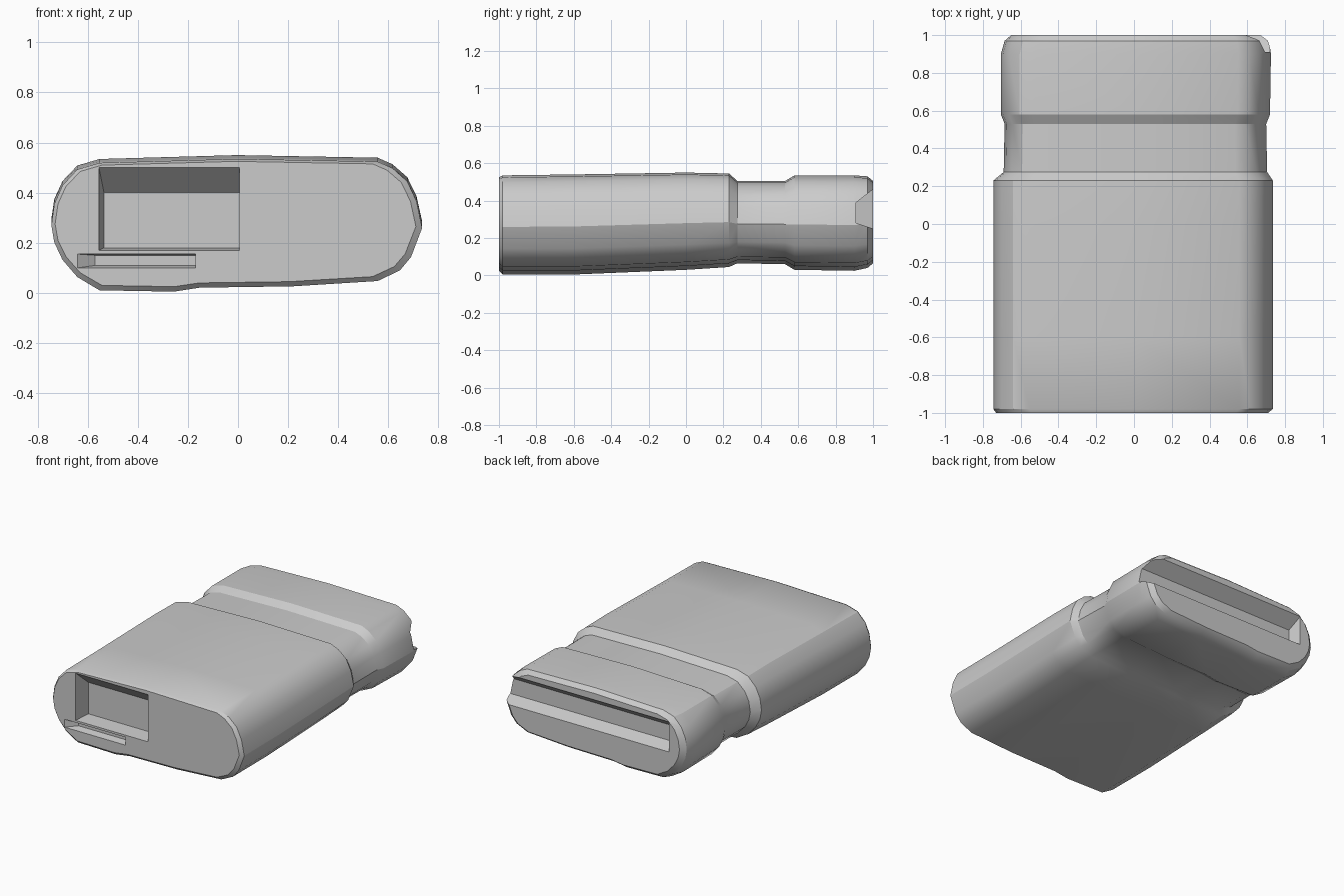
import bpy, bmesh, math

if "Cube" in bpy.data.objects:
    bpy.data.objects.remove(bpy.data.objects["Cube"])

# Cross-section outline (normalised 0..1 across width and height)
PROFILE = [(0.13, 0.97), (0.07, 0.92), (0.03, 0.80), (0.008, 0.66), (0.0, 0.50),
           (0.008, 0.37), (0.03, 0.24), (0.07, 0.11), (0.13, 0.01), (0.33, 0.0),
           (0.40, 0.03), (0.65, 0.04), (0.88, 0.08), (0.94, 0.16), (0.97, 0.26),
           (1.0, 0.48), (0.985, 0.68), (0.96, 0.83), (0.92, 0.93), (0.88, 0.98),
           (0.5, 1.0)]

# Stations along the length: y, left, right, bottom, top
STATIONS = [(-1.00, -0.73, 0.71, 0.025, 0.525),
            (-0.98, -0.745, 0.735, 0.005, 0.535),
            (-0.60, -0.745, 0.735, 0.005, 0.54),
            (0.00, -0.745, 0.735, 0.03, 0.55),
            (0.23, -0.745, 0.735, 0.045, 0.545),
            (0.275, -0.69, 0.705, 0.065, 0.505),
            (0.53, -0.685, 0.70, 0.06, 0.505),
            (0.58, -0.705, 0.72, 0.03, 0.535),
            (0.90, -0.705, 0.725, 0.025, 0.535),
            (0.97, -0.685, 0.715, 0.04, 0.53),
            (1.00, -0.65, 0.68, 0.065, 0.505)]


def loft(name, rings):
    """Skin a list of equal-length point rings and cap both ends."""
    bm = bmesh.new()
    rows = [[bm.verts.new(p) for p in ring] for ring in rings]
    n = len(rows[0])
    for a, b in zip(rows, rows[1:]):
        for i in range(n):
            j = (i + 1) % n
            bm.faces.new((a[i], a[j], b[j], b[i]))
    bm.faces.new(rows[0])
    bm.faces.new(rows[-1][::-1])
    bmesh.ops.recalc_face_normals(bm, faces=bm.faces[:])
    mesh = bpy.data.meshes.new(name)
    bm.to_mesh(mesh)
    bm.free()
    obj = bpy.data.objects.new(name, mesh)
    bpy.context.collection.objects.link(obj)
    return obj


def rect(y, x0, x1, z0, z1):
    return [(x0, y, z0), (x1, y, z0), (x1, y, z1), (x0, y, z1)]


def carve(obj, name, rings):
    """Cut a tapered pocket and discard its cutter."""
    cutter = loft(name, rings)
    cutter.hide_render = True
    mod = obj.modifiers.new(name, 'BOOLEAN')
    mod.operation = 'DIFFERENCE'
    mod.solver = 'EXACT'
    mod.object = cutter
    bpy.context.view_layer.objects.active = obj
    bpy.ops.object.modifier_apply(modifier=mod.name)
    bpy.data.objects.remove(cutter)


# Main case: wide body, waist band and cap
rings = [[(l + u * (r - l), y, b + v * (t - b)) for u, v in PROFILE]
         for y, l, r, b, t in STATIONS]
case = loft("case", rings)

# Front window with sloped upper wall
carve(case, "front_window_cutter", [rect(-1.1, -0.555, 0.005, 0.17, 0.50),
                                    rect(-1.0, -0.555, 0.005, 0.17, 0.50),
                                    rect(-0.89, -0.535, 0.005, 0.18, 0.40)])

# Narrow groove under the window
carve(case, "lower_groove_cutter", [rect(-1.1, -0.64, -0.17, 0.10, 0.155),
                                    rect(-1.0, -0.64, -0.17, 0.10, 0.155),
                                    rect(-0.95, -0.57, -0.17, 0.11, 0.15)])

# Rear slot, open at the right end
carve(case, "rear_slot_cutter", [rect(1.1, -0.57, 0.9, 0.25, 0.46),
                                 rect(1.0, -0.57, 0.9, 0.25, 0.46),
                                 rect(0.91, -0.55, 0.9, 0.28, 0.39)])

# Soft rounded sides, crisp pockets
bpy.ops.object.select_all(action='DESELECT')
case.select_set(True)
bpy.context.view_layer.objects.active = case
bpy.ops.object.shade_smooth_by_angle(angle=math.radians(28))
